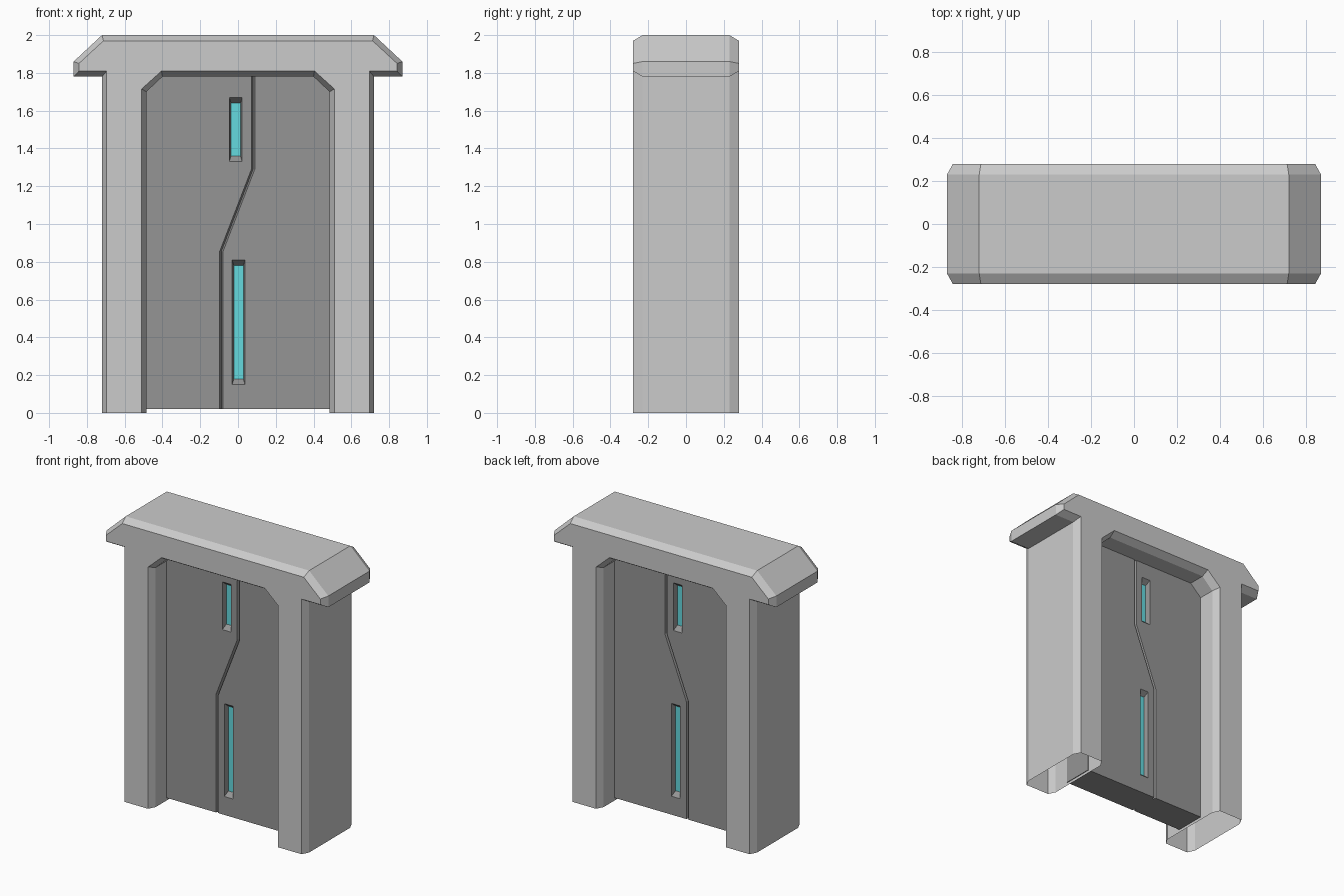
import bpy, bmesh

if "Cube" in bpy.data.objects:
    bpy.data.objects.remove(bpy.data.objects["Cube"])


def material(name, color):
    m = bpy.data.materials.new(name)
    m.diffuse_color = color
    m.use_nodes = True
    m.node_tree.nodes["Principled BSDF"].inputs["Base Color"].default_value = m.diffuse_color
    return m


door_grey = material("door_grey", (0.3, 0.3, 0.3, 1))
glow_cyan = material("glow_cyan", (0.13, 0.7, 0.74, 1))


def loft(name, layers, mat=None, open_bottom=False):
    """Join equal-length XZ outlines placed at successive y depths."""
    bm = bmesh.new()
    rings = [[bm.verts.new((x, y, z)) for x, z in pts] for y, pts in layers]
    bm.faces.new(rings[0])
    bm.faces.new(rings[-1])
    n = len(rings[0])
    for a, b in zip(rings, rings[1:]):
        for i in range(n):
            j = (i + 1) % n
            if open_bottom and a[i].co.z == 0 and a[j].co.z == 0:
                continue
            bm.faces.new((a[i], a[j], b[j], b[i]))
    bmesh.ops.recalc_face_normals(bm, faces=bm.faces)
    me = bpy.data.meshes.new(name)
    bm.to_mesh(me)
    bm.free()
    ob = bpy.data.objects.new(name, me)
    bpy.context.collection.objects.link(ob)
    if mat:
        me.materials.append(mat)
    return ob


def chamfered(face, full, y_face, y_full):
    """Layer list for a slab chamfered on both front and back."""
    return [(-y_face, face), (-y_full, full), (y_full, full), (y_face, face)]


def mirrored(half):
    return half + [(-x, z) for x, z in reversed(half)]


def rect(cx, cz, w, h):
    w, h = w / 2, h / 2
    return [(cx - w, cz - h), (cx + w, cz - h), (cx + w, cz + h), (cx - w, cz + h)]


# Door frame: pillars and overhanging cap in one outline, hollow underneath
full = mirrored([(.40, 1.78), (.485, 1.70), (.485, 0), (.72, 0),
                 (.72, 1.78), (.87, 1.78), (.87, 1.86), (.72, 2.0)])
face = mirrored([(.405, 1.81), (.51, 1.715), (.51, 0), (.695, 0),
                 (.695, 1.81), (.842, 1.81), (.842, 1.85), (.712, 1.97)])
loft("door_frame", chamfered(face, full, .28, .23), open_bottom=True)

# Two door leaves meeting along a stepped seam, each with a lit window slot
seam = [(-.088, .02), (-.088, .855), (.08, 1.29), (.08, 1.79)]
windows = {"left": (-1, -.012, 1.50, .34), "right": (1, .003, .48, .66)}

for side, (s, cx, cz, h) in windows.items():
    outer = [(s * .49, 1.79), (s * .49, .02)]
    inset = [(x + s * .009, z) for x, z in seam]
    leaf = loft(side + "_door_leaf",
                chamfered(inset + outer, seam + outer, .11, .085), door_grey)

    # Tapered window opening
    wide, narrow = rect(cx, cz, .068, h), rect(cx, cz, .05, h - .06)
    cutter = loft(side + "_window_cutter", chamfered(wide, narrow, .111, .075))
    cutter.hide_render = True
    mod = leaf.modifiers.new("window", "BOOLEAN")
    mod.operation = "DIFFERENCE"
    mod.solver = "EXACT"
    mod.object = cutter
    bpy.context.view_layer.objects.active = leaf
    bpy.ops.object.modifier_apply(modifier=mod.name)
    bpy.data.objects.remove(cutter)

    # Glowing pane
    pane = rect(cx, cz, .052, h - .058)
    loft(side + "_window_pane", [(-.076, pane), (.076, pane)], glow_cyan)
